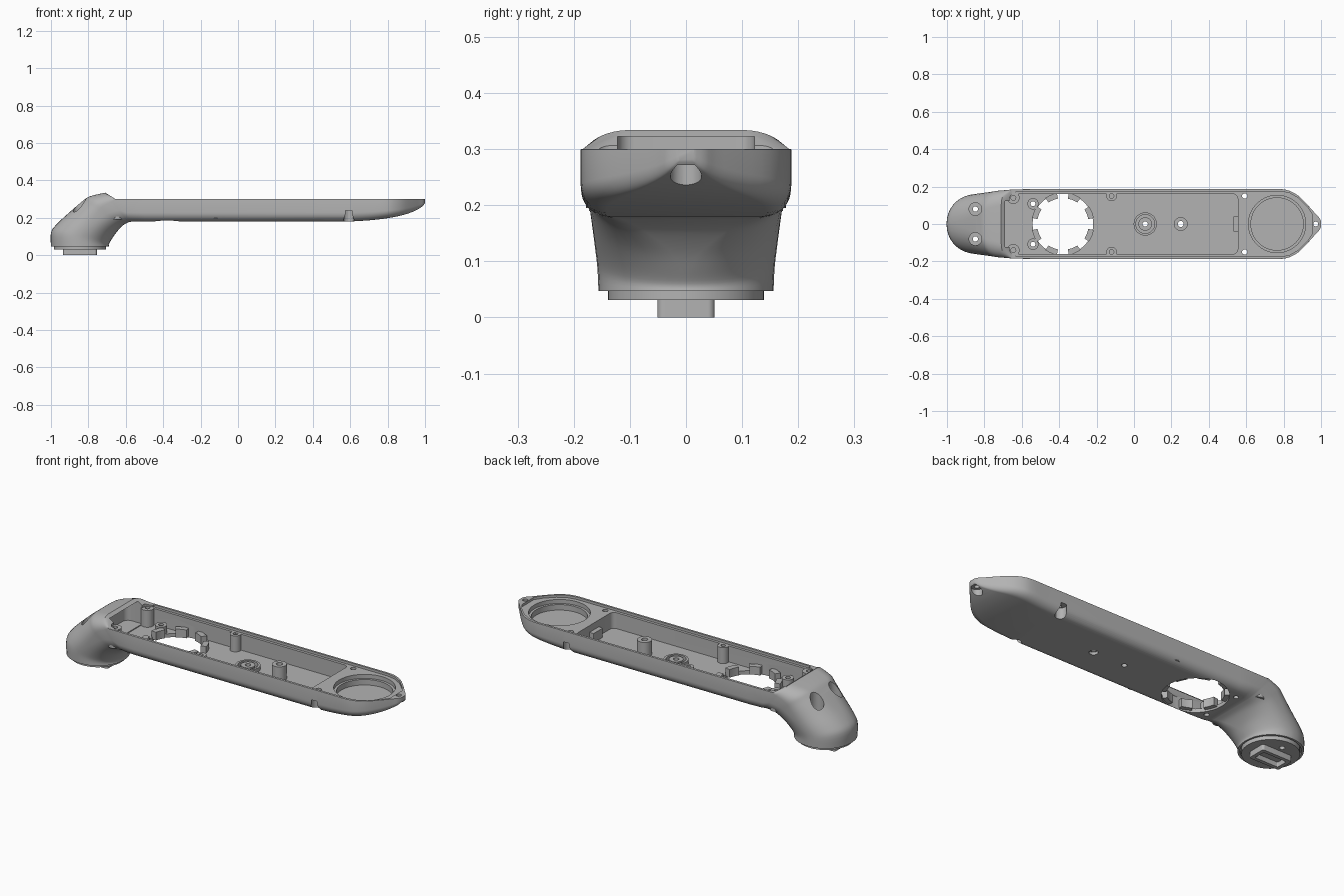
import bpy, bmesh
from math import sin, cos, pi

cube = bpy.data.objects.get("Cube")
if cube:
    bpy.data.objects.remove(cube, do_unlink=True)

grey = bpy.data.materials.new("plain_grey")
grey.use_nodes = True
COLOUR = (0.45, 0.45, 0.45, 1)
grey.diffuse_color = COLOUR
grey.node_tree.nodes["Principled BSDF"].inputs["Base Color"].default_value = COLOUR


def make(name, rings, closed=False):
    """Skin a list of equal rings; cap the ends or join last to first."""
    bm = bmesh.new()
    loops = [[bm.verts.new(p) for p in ring] for ring in rings]
    n = len(loops[0])
    pairs = list(zip(loops, loops[1:]))
    if closed:
        pairs.append((loops[-1], loops[0]))
    for a, b in pairs:
        for i in range(n):
            j = (i + 1) % n
            bm.faces.new((a[i], a[j], b[j], b[i]))
    if not closed:
        bm.faces.new(loops[0])
        bm.faces.new(loops[-1])
    bmesh.ops.recalc_face_normals(bm, faces=bm.faces)
    mesh = bpy.data.meshes.new(name)
    bm.to_mesh(mesh)
    bm.free()
    mesh.materials.append(grey)
    obj = bpy.data.objects.new(name, mesh)
    bpy.context.collection.objects.link(obj)
    return obj


def circle(x, y, r, n=32):
    return [(x + r * cos(2 * pi * i / n), y + r * sin(2 * pi * i / n)) for i in range(n)]


def rounded(x0, x1, w, r):
    """Rounded rectangle, symmetric about y = 0."""
    pts = []
    for k, (cx, cy) in enumerate([(x1 - r, w - r), (x0 + r, w - r), (x0 + r, r - w), (x1 - r, r - w)]):
        for i in range(7):
            a = (k + i / 6) * pi / 2
            pts.append((cx + r * cos(a), cy + r * sin(a)))
    return pts


def prism(name, pts, z0, z1):
    return make(name, [[(x, y, z) for x, y in pts] for z in (z0, z1)])


def tube(name, x, y, r, hole, z0, z1):
    rings = [(r, z0), (r, z1), (hole, z1), (hole, z0)]
    return make(name, [[(a, b, z) for a, b in circle(x, y, q, 28)] for q, z in rings], True)


def section(row):
    """Rounded section between an outer and an inner point of the side profile."""
    xo, zo, xi, zi, w, uo, vo, ui, vi = row
    pts = []
    corners = [(1 - ui, vi, ui, vi), (1 - uo, 1 - vo, uo, vo),
               (uo - 1, 1 - vo, uo, vo), (ui - 1, vi, ui, vi)]
    for k, (cu, cv, ru, rv) in enumerate(corners):
        for i in range(10):
            a = (k - 1 + i / 9) * pi / 2
            u, v = cu + ru * cos(a), cv + rv * sin(a)
            pts.append((xi + (xo - xi) * v, w * u, zi + (zo - zi) * v))
    return pts


def smooth_rows(rows, steps=4):
    """Catmull-Rom interpolation of section rows."""
    out = []
    for i in range(len(rows) - 1):
        p0, p1, p2 = rows[max(i - 1, 0)], rows[i], rows[i + 1]
        p3 = rows[min(i + 2, len(rows) - 1)]
        for s in range(steps):
            t = s / steps
            out.append([b + 0.5 * t * (c - a + t * (2 * a - 5 * b + 4 * c - d + t * (3 * (b - c) + d - a)))
                        for a, b, c, d in zip(p0, p1, p2, p3)])
    return out + [rows[-1]]


# Shell: bent foot, straight arm, pointed tip
foot = [(-1, .047, -.69, .047, .156, .97, .48, .97, .48),
        (-1, .12, -.69, .06, .158, .97, .48, .97, .48),
        (-.97, .165, -.675, .085, .162, .95, .47, .95, .48),
        (-.9, .23, -.655, .115, .168, .85, .45, .85, .47),
        (-.83, .29, -.63, .145, .174, .7, .4, .65, .45),
        (-.79, .315, -.61, .163, .178, .55, .36, .5, .42),
        (-.71, .334, -.585, .176, .182, .45, .3, .35, .4)]
tip = [(.6, .18, .187), (.7, .186, .187), (.78, .195, .187), (.83, .203, .178),
       (.88, .214, .15), (.93, .23, .1), (.97, .25, .055), (.99, .265, .034), (1, .28, .014)]


def arm_row(x, zb, w, xb=None):
    return (x, .3, x if xb is None else xb, zb, w, .01, .01, .25, .4)


rows = smooth_rows(foot) + [arm_row(-.655, .181, .185, -.56), arm_row(-.5, .18, .187)]
rows += smooth_rows([arm_row(*t) for t in tip], 3)
shell = make("arm_shell", [section(r) for r in rows])

# Cutters for pockets, ledge, recess and holes
right = [(x, w - .012) for x, _, w in tip[1:6]]
ledge = [(-.63, -.174)] + [(x, -w) for x, w in right] + [(.955, -.05), (.955, .05)]
ledge += [(x, w) for x, w in reversed(right)] + [(-.63, .174)]
cutters = [
    prism("ledge_cut", ledge, .287, .4),
    prism("main_pocket", rounded(-.665, .555, .16, .025), .2, .42),
    prism("hood_pocket", rounded(-.76, -.6, .122, .03), .205, .322),
    prism("recess_upper", circle(.765, 0, .153, 64), .265, .4),
    prism("recess_lower", circle(.765, 0, .14, 64), .235, .4),
    prism("floor_opening", circle(-.38, 0, .162, 64), .1, .25),
    prism("tip_relief", circle(.972, 0, .028), .1, .272),
    prism("tip_hole", circle(.972, 0, .013), .1, .4),
    prism("floor_hole_small", circle(.06, 0, .014), .1, .3),
    prism("floor_hole_large", circle(.25, 0, .022), .1, .3),
    prism("foot_socket", circle(-.845, 0, .146, 48), 0, .06),
]
for s in (-1, 1):
    cutters += [
        prism("side_relief", circle(.592, s * .165, .028), .1, .24),
        prism("side_hole", circle(.592, s * .15, .014), .1, .4),
        prism("foot_screw_pocket", circle(-.848, s * .08, .034), .19, .5),
        prism("foot_screw_hole", circle(-.848, s * .08, .014), -.1, .3),
        prism("mount_hole", circle(-.54, s * .108, .013), .1, .3),
    ]


def cut(obj, tools):
    for c in tools:
        c.hide_render = True
        mod = obj.modifiers.new(c.name, "BOOLEAN")
        mod.operation = "DIFFERENCE"
        mod.solver = "EXACT"
        mod.object = c
    bpy.context.view_layer.update()
    mesh = bpy.data.meshes.new_from_object(obj.evaluated_get(bpy.context.evaluated_depsgraph_get()))
    obj.modifiers.clear()
    obj.data = mesh


cut(shell, cutters)

# Foot plate with a hollow plug
plate = prism("foot_plate", circle(-.845, 0, .139, 48), .031, .075)
plug = prism("foot_plug", rounded(-.935, -.755, .051, .012), 0, .035)
plug_cut = prism("plug_cut", rounded(-.915, -.775, .032, .006), -.05, .026)
holes = [c for c in cutters if c.name.startswith("foot_screw_hole")]
cut(plate, holes)
cut(plug, [plug_cut])
for c in cutters + [plug_cut]:
    bpy.data.objects.remove(c, do_unlink=True)

# Floor bosses and wall posts
parts = [shell, plate, plug,
         tube("floor_boss_base", .06, 0, .062, .05, .195, .222),
         tube("floor_boss", .06, 0, .036, .014, .195, .222),
         tube("floor_post", .25, 0, .037, .016, .195, .278)]
for s in (-1, 1):
    parts += [tube("corner_post", -.645, s * .14, .033, .013, .19, .292),
              tube("wall_post", -.12, s * .15, .028, .012, .195, .287),
              tube("mount_post", -.54, s * .108, .03, .013, .19, .24)]
parts.append(prism("end_wall_tab", rounded(.53, .56, .04, .004), .195, .25))


# Crown of teeth around the floor opening
def sector(a, half, r0, r1):
    arc = [a + half * (i / 4 - 1) for i in range(9)]
    return ([(-.38 + r1 * cos(t), r1 * sin(t)) for t in arc]
            + [(-.38 + r0 * cos(t), r0 * sin(t)) for t in reversed(arc)])


for i in range(8):
    a = (i + .5) * pi / 4
    parts.append(prism("opening_tooth", sector(a, .2, .138, .168), .19, .235))

bpy.ops.object.select_all(action="DESELECT")
for p in parts:
    p.select_set(True)
bpy.context.view_layer.objects.active = shell
bpy.ops.object.shade_smooth_by_angle(angle=0.55)
